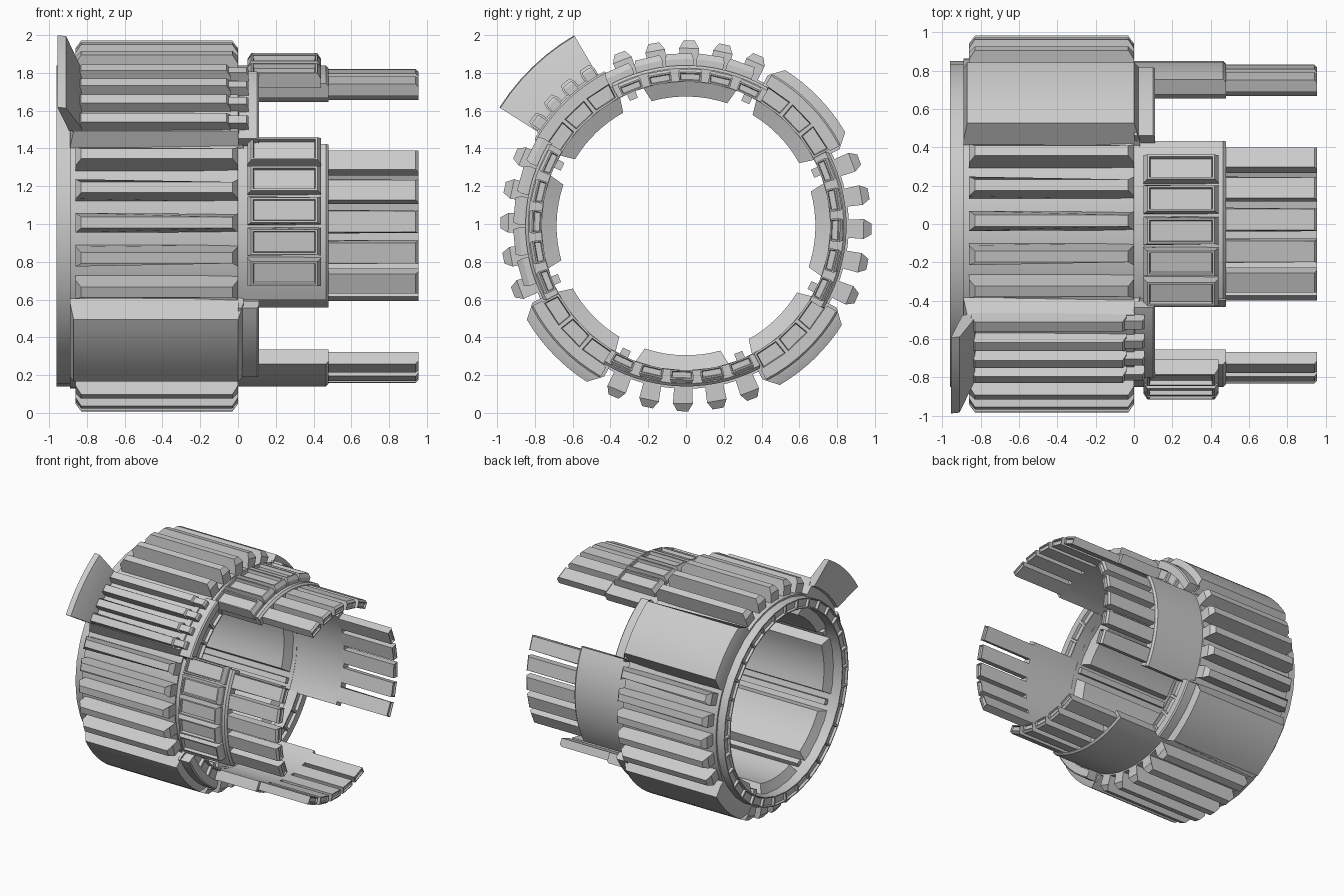
import bpy, bmesh
from math import radians, cos, sin
from mathutils import Vector

if "Cube" in bpy.data.objects:
    bpy.data.objects.remove(bpy.data.objects["Cube"])

CZ = 0.99          # height of the drum axis, which runs along x
SKEW = -1.6        # small clockwise twist of the cardinal parts


def sector(name, profile, mid, half, n=1, closed=False, recess=None):
    """Sweep a closed (x, radius, angular inset) profile about the drum axis.
    recess = (direction, rim, depth) sinks panels into faces: 'x+', 'x-', 'x' or 'r'."""
    bm = bmesh.new()
    rings = []
    for i in range(n if closed else n + 1):
        t = 2 * i / n - 1
        ring = []
        for x, r, inset in profile:
            a = radians(mid + t * (half - inset))
            ring.append(bm.verts.new((x, r * cos(a), CZ + r * sin(a))))
        rings.append(ring)
    m = len(profile)
    for i in range(n):
        a, b = rings[i], rings[(i + 1) % len(rings)]
        for j in range(m):
            k = (j + 1) % m
            bm.faces.new((a[j], a[k], b[k], b[j]))
    if not closed:
        bm.faces.new(rings[0])
        bm.faces.new(rings[-1])
    bmesh.ops.recalc_face_normals(bm, faces=bm.faces)
    if recess:
        kind, rim, depth = recess
        chosen = []
        for f in bm.faces:
            c = f.calc_center_median()
            out = Vector((0, c.y, c.z - CZ)).normalized()
            if ((kind == 'r' and f.normal.dot(out) > 0.95)
                    or (kind in ('x', 'x+') and f.normal.x > 0.95)
                    or (kind in ('x', 'x-') and f.normal.x < -0.95)):
                chosen.append(f)
        bmesh.ops.inset_individual(bm, faces=chosen, thickness=rim, depth=0)
        bmesh.ops.inset_individual(bm, faces=chosen, thickness=0.006, depth=-depth)
    me = bpy.data.meshes.new(name)
    bm.to_mesh(me)
    bm.free()
    ob = bpy.data.objects.new(name, me)
    bpy.context.collection.objects.link(ob)
    return ob


def block(x0, x1, r0, r1, cx=0.0, cr=0.0, ca=0.0, cx1=None):
    """Block profile whose outer face is chamfered by cx (ends), cr (radius), ca (angle)."""
    cx1 = cx if cx1 is None else cx1
    return [(x0, r0, 0), (x0, r1 - cr, 0), (x0 + cx, r1, ca),
            (x1 - cx1, r1, ca), (x1, r1 - cr, 0), (x1, r0, 0)]


def plain(x0, x1, r0, r1):
    return [(x0, r0, 0), (x0, r1, 0), (x1, r1, 0), (x1, r0, 0)]


# Main drum with panelled end rim
sector("drum", plain(-0.96, 0.03, 0.765, 0.85), 0, 180, 32, True, ('x', 0.012, 0.02))
sector("drum_band", plain(-0.89, 0.0, 0.80, 0.862), 0, 180, 96, True)

for q in range(4):
    base = 90 * q
    # Five outer ribs on each side
    for i in range(-2, 3):
        sector("outer_rib", block(-0.86, 0, 0.84, 0.982, 0.03, 0.04, 1.5),
               base - 1 + 11 * i, 3.2)
    # Curved wing reaching forward
    sector("wing", block(0.0, 0.48, 0.765, 0.85, 0.0, 0.015, 0.5, 0.015),
           base + SKEW, 29.5, 14)
    # Five fingers at the wing tip
    for i in range(-2, 3):
        sector("finger", block(0.46, 0.955, 0.765, 0.832, 0.015, 0.015, 0.6),
               base + SKEW + 11.6 * i, 4.4, 1, False, ('x+', 0.01, 0.012))
    # Inner pad behind the wing, with a thin rail on each side
    inner = [(-0.88, 0.775, 0), (-0.84, 0.685, 2), (-0.04, 0.685, 2), (0.0, 0.775, 0)]
    sector("inner_side_pad", inner, base + SKEW, 19, 8)
    for s in (-1, 1):
        sector("inner_rail", plain(-0.86, 0.0, 0.725, 0.775), base + SKEW + 24 * s, 1.8)

    # Corner pads, inside and outside, with a panelled front flange
    mid = base + 44
    sector("inner_corner_pad", inner, mid, 17, 8)
    front_upper = q == 1
    top = 0.935 if front_upper else 0.978
    sector("corner_pad", block(-0.89, 0.03, 0.84, top, 0.02, 0.07, 4, 0.03), mid, 17.5, 8)
    sector("corner_flange", block(0.0, 0.11, 0.86, 0.925, 0.0, 0.01, 0.5, 0.01), mid, 16.5, 8)
    sector("flange_panels", plain(0.0, 0.11, 0.765, 0.865), mid, 16, 3,
           False, ('x+', 0.014, 0.025))

# Raised window frames on the front and top wings
for mid in (92.3, 174.7):
    for i in range(-2, 3):
        sector("window_frame", block(0.05, 0.44, 0.83, 0.915, 0.02, 0.03, 0.7),
               mid + 10.7 * i, 4.9, 1, False, ('r', 0.015, 0.025))

# Ribs and rear flap on the upper front corner
for i in range(4):
    a = 122.6 + 7.4 * i
    sector("small_rib", block(-0.85, -0.04, 0.90, 0.995, 0.02, 0.03, 0.8), a, 2.5)
    sector("small_rib_tip", block(-0.06, 0.055, 0.90, 0.98, 0.01, 0.015, 0.4), a, 1.9)
sector("rear_flap", [(-0.825, 0.92, 0), (-0.83, 0.97, 0), (-0.91, 1.165, 0),
                     (-0.955, 1.17, 0), (-0.895, 0.94, 0)], 134, 13.6, 6)

# Smooth curved surfaces, keep the hard edges
bpy.ops.object.select_all(action='SELECT')
bpy.context.view_layer.objects.active = bpy.data.objects["drum"]
bpy.ops.object.shade_smooth_by_angle(angle=radians(25))
